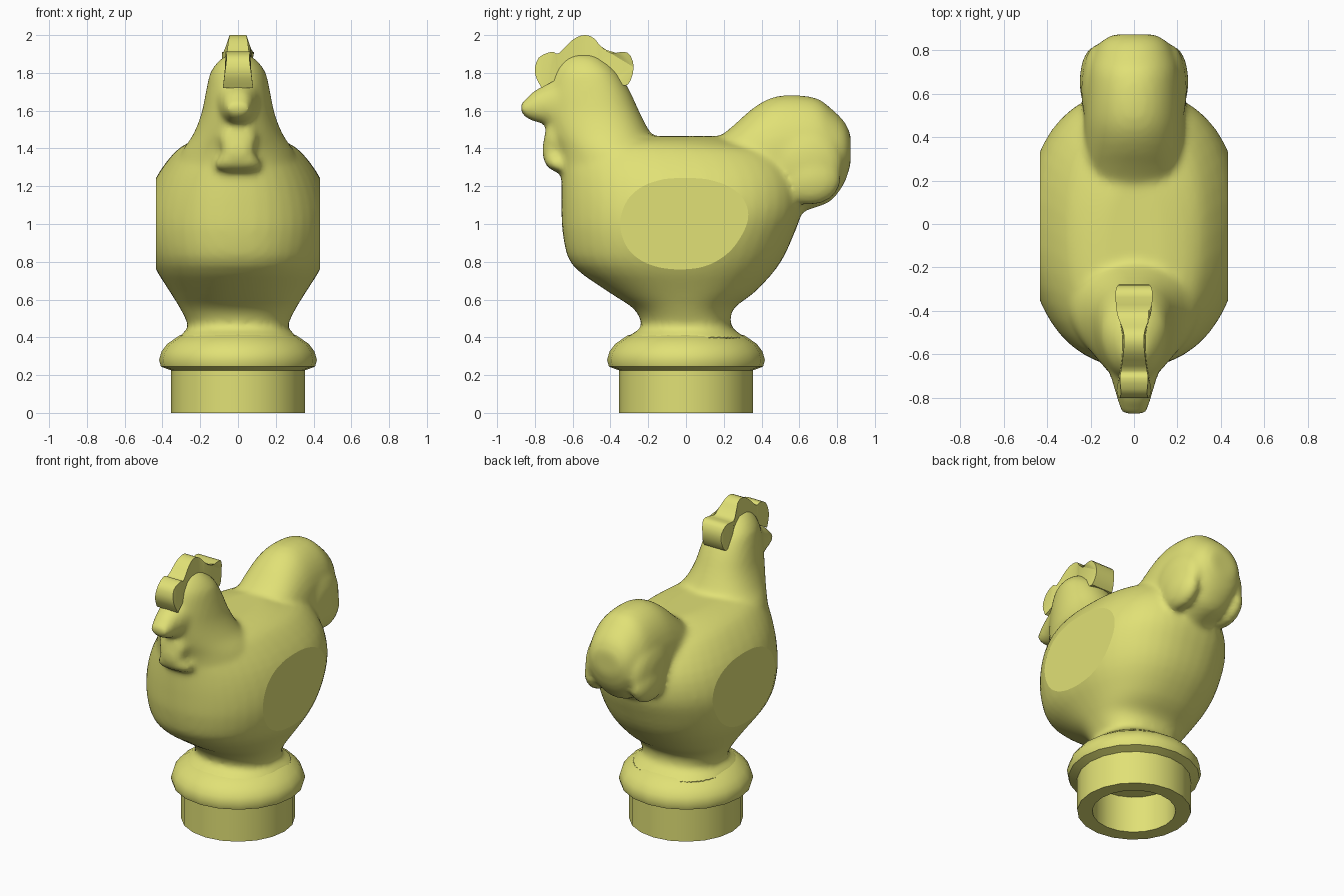
import bpy, bmesh, math
from mathutils import Matrix, Vector

if "Cube" in bpy.data.objects:
    bpy.data.objects.remove(bpy.data.objects["Cube"], do_unlink=True)

mat = bpy.data.materials.new("straw_yellow")
mat.use_nodes = True
colour = (0.75, 0.75, 0.18, 1)
mat.diffuse_color = colour
mat.node_tree.nodes["Principled BSDF"].inputs["Base Color"].default_value = colour


def finish(bm, name, angle=35):
    bmesh.ops.recalc_face_normals(bm, faces=bm.faces[:])
    mesh = bpy.data.meshes.new(name)
    bm.to_mesh(mesh)
    bm.free()
    mesh.materials.clear()
    mesh.materials.append(mat)
    ob = bpy.data.objects.new(name, mesh)
    bpy.context.collection.objects.link(ob)
    bpy.ops.object.select_all(action="DESELECT")
    ob.select_set(True)
    bpy.context.view_layer.objects.active = ob
    bpy.ops.object.shade_smooth_by_angle(angle=math.radians(angle))
    return ob


def bridge(bm, rings):
    n = len(rings[0])
    for a, b in zip(rings, rings[1:]):
        for i in range(n):
            j = (i + 1) % n
            bm.faces.new((a[i], a[j], b[j], b[i]))


def spline(points, steps=3):
    """Smooth path through the given sections."""
    pts = [Vector(p) for p in points]
    pts = [pts[0]] + pts + [pts[-1]]
    out = []
    for a, b, c, d in zip(pts, pts[1:], pts[2:], pts[3:]):
        for k in range(steps):
            t = k / steps
            out.append(b + 0.5 * t * ((c - a) + t * ((2 * a - 5 * b + 4 * c - d)
                                                     + t * (3 * b - a - 3 * c + d))))
    return out + [pts[-1]]


def loft(bm, sections, axis, power=2.0, lean=0.0, n=44):
    """Oval sections (station, low, high, half width) stacked along z or y.
    Lean moves the widest point, as a share of the section depth."""
    def shape(v):
        return math.copysign(abs(v) ** (2 / power), v)
    rings = []
    for s, low, high, hw in spline(sections):
        ring = []
        for i in range(n):
            t = math.tau * i / n
            x = hw * shape(math.cos(t))
            v = (low + high) / 2 + (high - low) * (shape(math.sin(t)) / 2 + lean * math.cos(t) ** 2)
            ring.append(bm.verts.new((x, v, s) if axis == "z" else (x, s, v)))
        rings.append(ring)
    bridge(bm, rings)
    bm.faces.new(rings[0])
    bm.faces.new(rings[-1])


# Bird: overlapping lofts fused into one skin
bm = bmesh.new()
body = [(0.39, -0.33, 0.33, 0.33), (0.42, -0.285, 0.285, 0.295), (0.46, -0.235, 0.24, 0.265),
        (0.55, -0.275, 0.25, 0.305), (0.64, -0.41, 0.365, 0.36), (0.78, -0.60, 0.49, 0.445),
        (0.93, -0.65, 0.565, 0.487), (1.08, -0.66, 0.615, 0.488), (1.24, -0.66, 0.60, 0.437),
        (1.38, -0.655, 0.50, 0.335), (1.44, -0.62, 0.30, 0.24), (1.465, -0.50, 0.20, 0.13)]
neck = [(1.25, -0.66, 0.0, 0.36), (1.38, -0.68, -0.10, 0.30), (1.47, -0.72, -0.18, 0.24),
        (1.58, -0.745, -0.24, 0.195), (1.70, -0.74, -0.295, 0.17), (1.80, -0.71, -0.355, 0.147),
        (1.86, -0.67, -0.42, 0.105), (1.895, -0.63, -0.47, 0.06)]
wattle = [(1.275, -0.69, -0.55, 0.09), (1.31, -0.74, -0.55, 0.125), (1.38, -0.76, -0.55, 0.09),
          (1.46, -0.75, -0.55, 0.105), (1.53, -0.735, -0.55, 0.085)]
tail = [(0.08, 1.10, 1.40, 0.25), (0.22, 1.05, 1.495, 0.23), (0.37, 1.00, 1.625, 0.23),
        (0.50, 1.03, 1.68, 0.228), (0.68, 1.085, 1.67, 0.215), (0.77, 1.125, 1.61, 0.192),
        (0.84, 1.22, 1.54, 0.15), (0.872, 1.32, 1.47, 0.09)]
beak = [(-0.42, 1.45, 1.87, 0.15), (-0.60, 1.48, 1.82, 0.135), (-0.74, 1.525, 1.74, 0.095),
        (-0.81, 1.545, 1.70, 0.075), (-0.85, 1.565, 1.66, 0.065), (-0.875, 1.595, 1.64, 0.05)]
loft(bm, body, "z", 2.25, 0.02)
loft(bm, neck, "z", 2.0, 0.08)
loft(bm, wattle, "z", 3)
loft(bm, tail, "y", 2.1)
loft(bm, beak, "y", 2.2)

# Layered side feathers on the tail
for side in (-1, 1):
    for x, y, z, rx, ry, rz in ((0.165, 0.62, 1.315, 0.078, 0.21, 0.19),
                                (0.175, 0.655, 1.235, 0.076, 0.165, 0.135)):
        m = Matrix.Translation((side * x, y, z)) @ Matrix.Diagonal((rx, ry, rz, 1))
        bmesh.ops.create_uvsphere(bm, u_segments=24, v_segments=14, radius=1, matrix=m)

bird = finish(bm, "bird_body")
remesh = bird.modifiers.new("fuse", "REMESH")
remesh.mode = "VOXEL"
remesh.voxel_size = 0.018
soften = bird.modifiers.new("soften", "SMOOTH")
soften.factor = 0.5
soften.iterations = 8
graph = bpy.context.evaluated_depsgraph_get()
fused = bpy.data.meshes.new_from_object(bird.evaluated_get(graph))
bpy.data.objects.remove(bird, do_unlink=True)

# Flat cuts on both flanks
bm = bmesh.new()
bm.from_mesh(fused)
bpy.data.meshes.remove(fused)
for side in (-1, 1):
    cut = bmesh.ops.bisect_plane(bm, geom=bm.verts[:] + bm.edges[:] + bm.faces[:],
                                 plane_co=(side * 0.433, 0, 0), plane_no=(side, 0, 0),
                                 clear_outer=True)
    rim = [e for e in cut["geom_cut"] if isinstance(e, bmesh.types.BMEdge) and e.is_boundary]
    bmesh.ops.edgeloop_fill(bm, edges=rim)
for f in bm.faces:
    f.material_index = 0
bird = finish(bm, "bird_body", 30)
# The flank rims stay crisp
for e in bird.data.edges:
    if all(abs(abs(bird.data.vertices[v].co.x) - 0.433) < 1e-4 for v in e.vertices):
        e.use_edge_sharp = True

# Comb: scalloped plate with varying thickness (y, z, half width)
comb = [(-0.765, 1.72, 0.08), (-0.80, 1.80, 0.07), (-0.78, 1.88, 0.06), (-0.71, 1.912, 0.065),
        (-0.675, 1.903, 0.06), (-0.60, 1.975, 0.05), (-0.54, 2.0, 0.045), (-0.49, 1.985, 0.05),
        (-0.45, 1.94, 0.065), (-0.40, 1.905, 0.08), (-0.31, 1.908, 0.085), (-0.277, 1.83, 0.07),
        (-0.31, 1.735, 0.08), (-0.38, 1.76, 0.08), (-0.50, 1.80, 0.06), (-0.63, 1.79, 0.06)]
bm = bmesh.new()
outline = spline(comb + comb[:1], 3)[:-1]
sides = [[bm.verts.new((s * w, y, z)) for y, z, w in outline] for s in (-1, 1)]
bridge(bm, sides)
for ring in sides:
    bmesh.ops.triangulate(bm, faces=[bm.faces.new(ring)])
finish(bm, "comb", 50)

# Hollow plug with rounded collar
profile = [(0.26, 0.25), (0.26, 0.0), (0.354, 0.0), (0.354, 0.225), (0.408, 0.245),
           (0.418, 0.28), (0.405, 0.325), (0.375, 0.365), (0.31, 0.41), (0.22, 0.43)]
bm = bmesh.new()
rings = [[bm.verts.new((r * math.cos(math.tau * i / 20), r * math.sin(math.tau * i / 20), z))
          for i in range(20)] for r, z in profile]
bridge(bm, rings)
bm.faces.new(rings[0])
bm.faces.new(rings[-1])
finish(bm, "plug_base", 40)
